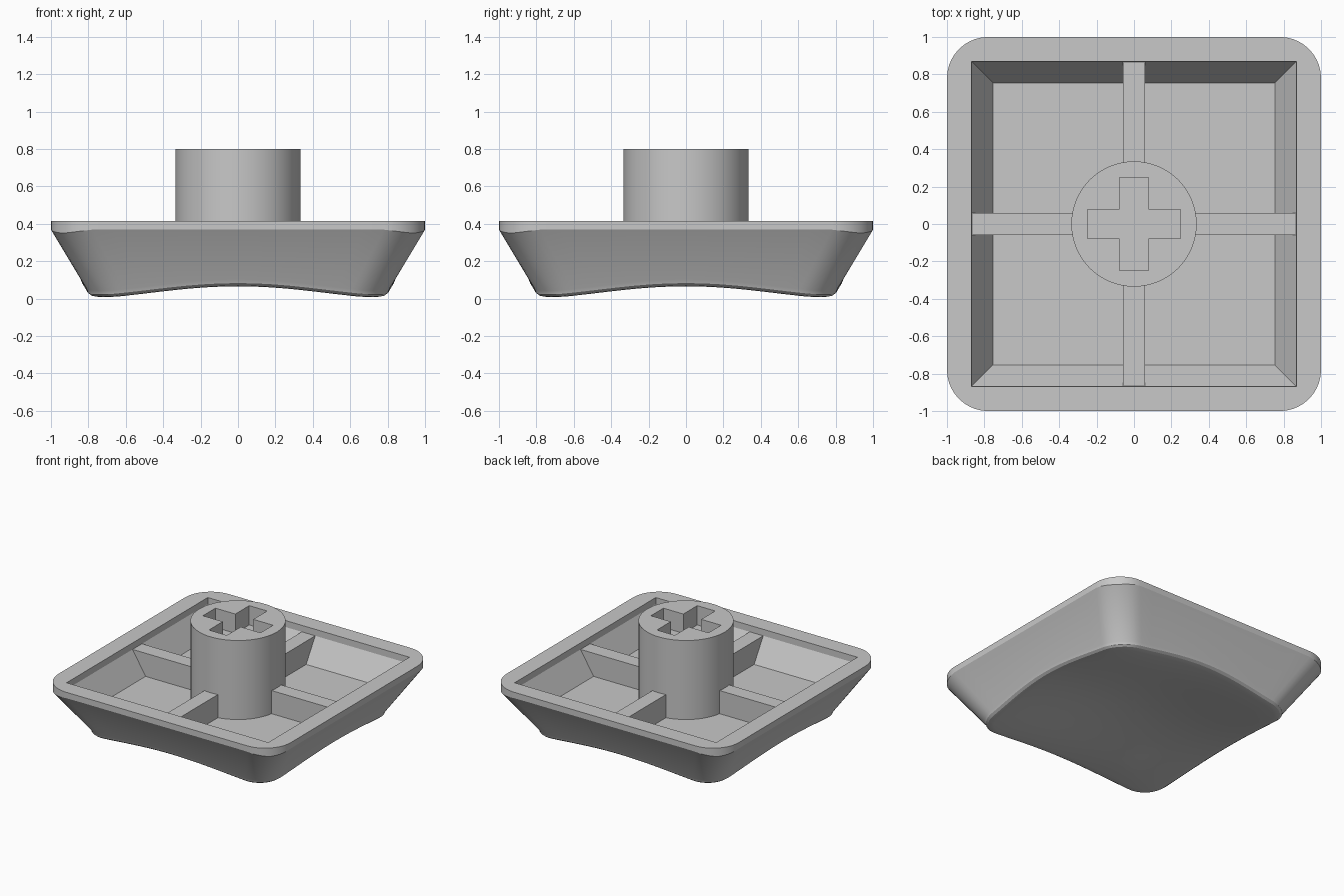
import bpy, bmesh, math
from mathutils import Matrix

if "Cube" in bpy.data.objects:
    bpy.data.objects.remove(bpy.data.objects["Cube"], do_unlink=True)

grey = bpy.data.materials.new("light grey plastic")
grey.use_nodes = True
colour = (0.58, 0.58, 0.58, 1)
grey.diffuse_color = colour
grey.node_tree.nodes["Principled BSDF"].inputs["Base Color"].default_value = colour

RIM, LEDGE, FLOOR, POST_TOP = 0.415, 0.365, 0.185, 0.8
ARC, SIDE = 10, 14          # steps per corner and per side


def finish(bm, name, smooth=None):
    bmesh.ops.recalc_face_normals(bm, faces=bm.faces)
    mesh = bpy.data.meshes.new(name)
    bm.to_mesh(mesh)
    bm.free()
    mesh.materials.append(grey)
    obj = bpy.data.objects.new(name, mesh)
    bpy.context.collection.objects.link(obj)
    bpy.ops.object.select_all(action='DESELECT')
    obj.select_set(True)
    bpy.context.view_layer.objects.active = obj
    if smooth:
        bpy.ops.object.shade_smooth_by_angle(angle=math.radians(smooth))
    return obj


def outline(half, radius):
    """Points of a rounded square, with the straight sides subdivided."""
    pts = []
    c = half - radius
    for q in range(4):
        turn = Matrix.Rotation(q * math.pi / 2, 2)
        quarter = [(half, -c + 2 * c * i / SIDE) for i in range(SIDE)]
        for i in range(ARC):
            a = math.pi / 2 * i / ARC
            quarter.append((c + radius * math.cos(a), c + radius * math.sin(a)))
        for x, y in quarter:
            pts.append((turn[0][0] * x + turn[0][1] * y, turn[1][0] * x + turn[1][1] * y))
    return pts


def sag(t):
    t = min(abs(t) / 0.78, 1)
    return 0.35 * t * t + 0.325 * (1 - math.cos(math.pi * t))


def dish(x, y):
    return 0.129 - 0.066 * (sag(x) + sag(y))


def band_bottom(x, y):
    corner = min(max((min(abs(x), abs(y)) - 0.77) / 0.16, 0), 1)
    return 0.37 - 0.02 * corner


# Cap shell: cavity floor, sloped wall, upright lip, rim, band, skirt, dished face
bm = bmesh.new()
rings = []


def add_ring(half, radius, height, flare=0.0):
    ring = []
    for x, y in outline(half, radius):
        z = height(x, y)
        s = 1 + flare * max(dish(x, y), 0)
        ring.append(bm.verts.new((x * s, y * s, z)))
    rings.append(ring)


add_ring(0.755, 0, lambda x, y: FLOOR)
add_ring(0.867, 0, lambda x, y: LEDGE)
add_ring(0.868, 0, lambda x, y: RIM)
add_ring(1.0, 0.22, lambda x, y: RIM)
add_ring(1.0, 0.22, band_bottom)
for inset, lift in ((0, 0.04), (0.007, 0.02), (0.024, 0.007), (0.045, 0.002), (0.07, 0)):
    add_ring(0.803 - inset, 0.2 - inset, lambda x, y: dish(x, y) + lift, 0.75)
for step in range(7, 0, -1):
    add_ring(0.73 * step / 8, 0.13 * step / 8, dish)

for a, b in zip(rings, rings[1:]):
    for i in range(len(a)):
        j = (i + 1) % len(a)
        bm.faces.new((a[i], a[j], b[j], b[i]))
bm.faces.new(rings[0])
centre = bm.verts.new((0, 0, dish(0, 0)))
last = rings[-1]
for i in range(len(last)):
    bm.faces.new((last[i], last[(i + 1) % len(last)], centre))
bmesh.ops.remove_doubles(bm, verts=bm.verts, dist=0.0001)
finish(bm, "cap_shell", 25)

# Four ribs, with outer ends leaning along the cavity wall
for name, angle in (("left_rib", 0), ("back_rib", 90), ("right_rib", 180), ("front_rib", 270)):
    bm = bmesh.new()
    bmesh.ops.create_cube(bm, size=1)
    for v in bm.verts:
        top, outer = v.co.z > 0, v.co.x > 0
        v.co.x = (0.867 if top else 0.752) if outer else 0.3
        v.co.y *= 0.116
        v.co.z = LEDGE if top else FLOOR - 0.01
    bmesh.ops.rotate(bm, verts=bm.verts, matrix=Matrix.Rotation(math.radians(angle), 3, 'Z'))
    finish(bm, name)

# Cross-shaped cutter for the socket
bm = bmesh.new()
w, l = 0.077, 0.248
arm = [(l, -w), (l, w), (w, w)]
cross = []
for q in range(4):
    a = q * math.pi / 2
    for x, y in arm:
        cross.append(bm.verts.new((x * math.cos(a) - y * math.sin(a),
                                   x * math.sin(a) + y * math.cos(a), POST_TOP - 0.15)))
face = bm.faces.new(cross)
extruded = bmesh.ops.extrude_face_region(bm, geom=[face])["geom"]
bmesh.ops.translate(bm, vec=(0, 0, 0.3),
                    verts=[g for g in extruded if isinstance(g, bmesh.types.BMVert)])
cutter = finish(bm, "socket_cutter")
cutter.hide_render = True

# Round post with the socket cut into its top
bm = bmesh.new()
bmesh.ops.create_cone(bm, cap_ends=True, segments=64, radius1=0.335, radius2=0.335,
                      depth=POST_TOP - FLOOR + 0.02)
bmesh.ops.translate(bm, verts=bm.verts, vec=(0, 0, (POST_TOP + FLOOR - 0.02) / 2))
post = finish(bm, "post")
cut = post.modifiers.new("socket", 'BOOLEAN')
cut.operation = 'DIFFERENCE'
cut.object = cutter
bpy.ops.object.modifier_apply(modifier=cut.name)
bpy.data.objects.remove(cutter, do_unlink=True)
bpy.ops.object.shade_smooth_by_angle(angle=math.radians(30))
